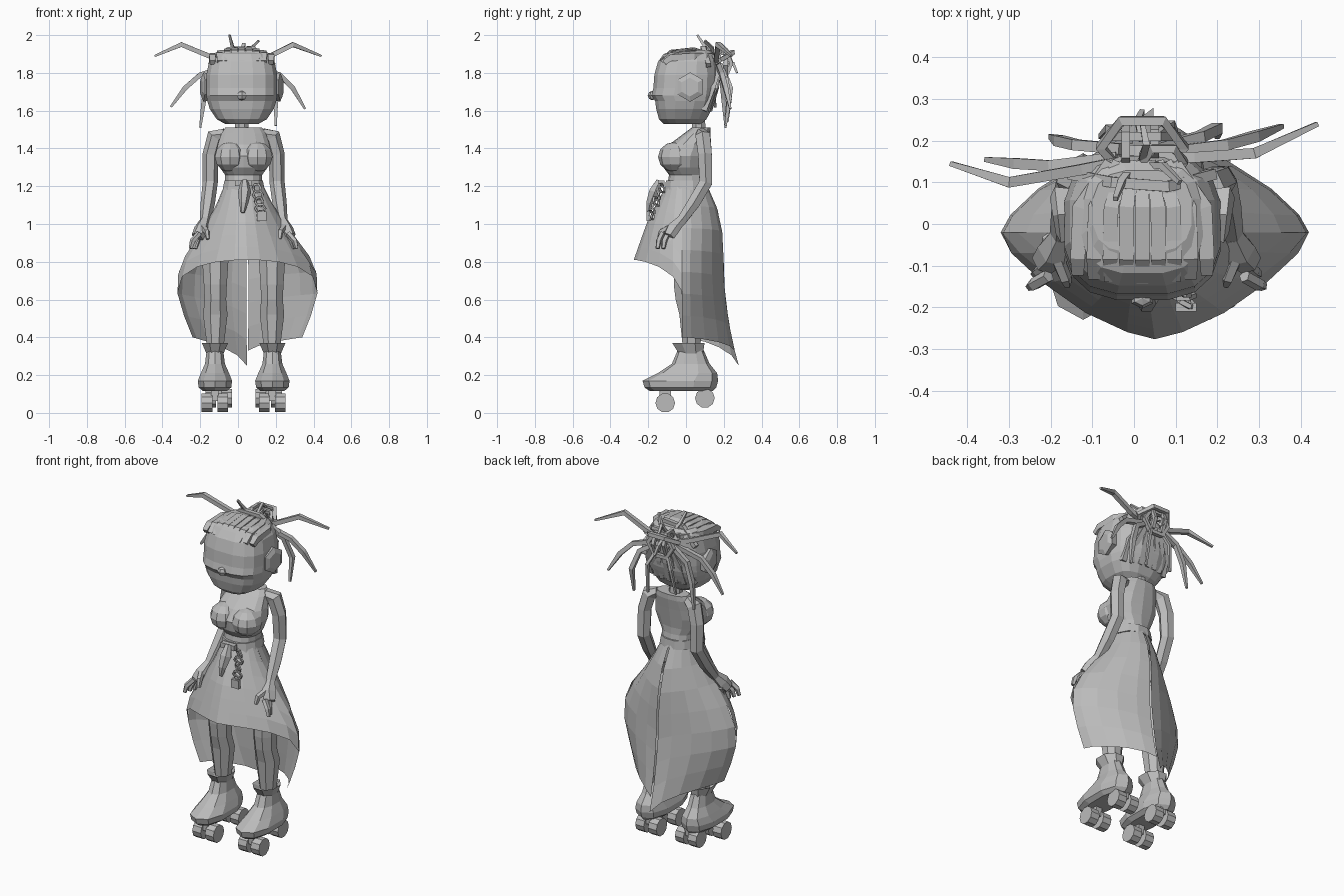
import bpy
import bmesh
from math import sin, cos, pi, copysign
from mathutils import Vector, Matrix

default_cube = bpy.data.objects.get("Cube")
if default_cube:
    bpy.data.objects.remove(default_cube, do_unlink=True)

grey = bpy.data.materials.new("plain grey")
grey.use_nodes = True
grey.diffuse_color = (0.5, 0.5, 0.5, 1)
grey.node_tree.nodes["Principled BSDF"].inputs["Base Color"].default_value = grey.diffuse_color

AXIS = 0.03          # body centre line
SIDES = (("right", -1), ("left", 1))


def finish(name, bm, recalc=True):
    if recalc:
        bmesh.ops.recalc_face_normals(bm, faces=bm.faces)
    mesh = bpy.data.meshes.new(name)
    bm.to_mesh(mesh)
    bm.free()
    mesh.materials.append(grey)
    obj = bpy.data.objects.new(name, mesh)
    bpy.context.scene.collection.objects.link(obj)
    return obj


def power(value, exponent):
    return copysign(abs(value) ** exponent, value)


def bridge(bm, rings, closed=False):
    """Join equal point rings with quads and cap the ends."""
    loops = [[bm.verts.new(point) for point in ring] for ring in rings]
    count = len(loops[0])
    pairs = list(zip(loops, loops[1:]))
    if closed:
        pairs.append((loops[-1], loops[0]))
    for low, high in pairs:
        for i in range(count):
            j = (i + 1) % count
            bm.faces.new((low[i], low[j], high[j], high[i]))
    if not closed:
        bm.faces.new(loops[0][::-1])
        bm.faces.new(loops[-1])


def loft(name, centre, sections, count=10, exponent=1.0):
    """Sections are (height, half width, front y, back y)."""
    rings = []
    for z, half, front, back in sections:
        ring = []
        for i in range(count):
            a = 2 * pi * (i + 0.5) / count
            ring.append((centre + half * power(cos(a), exponent),
                         (front + back) / 2 + (back - front) / 2 * power(sin(a), exponent), z))
        rings.append(ring)
    bm = bmesh.new()
    bridge(bm, rings)
    return finish(name, bm)


def tube(name, path, radii, count=4, closed=False):
    path = [Vector(p) for p in path]
    if not isinstance(radii, (list, tuple)):
        radii = [radii] * len(path)
    spread = [max(p[k] for p in path) - min(p[k] for p in path) for k in range(3)]
    reference = Vector([float(k == spread.index(min(spread))) for k in range(3)])
    last = len(path) - 1
    rings = []
    for i, (point, radius) in enumerate(zip(path, radii)):
        before = path[i - 1] if i or closed else point
        after = path[(i + 1) % len(path)] if i < last or closed else point
        along = (after - before).normalized()
        u = along.cross(reference).normalized()
        v = along.cross(u)
        angles = [2 * pi * (k + 0.5) / count for k in range(count)]
        rings.append([point + radius * (u * cos(a) + v * sin(a)) for a in angles])
    bm = bmesh.new()
    bridge(bm, rings, closed)
    return finish(name, bm)


def blob(name, centre, size, segments=8, rows=6):
    bm = bmesh.new()
    matrix = Matrix.Translation(centre) @ Matrix.Diagonal((*size, 1))
    bmesh.ops.create_uvsphere(bm, u_segments=segments, v_segments=rows, radius=1, matrix=matrix)
    return finish(name, bm)


def box(name, centre, size):
    bm = bmesh.new()
    matrix = Matrix.Translation(centre) @ Matrix.Diagonal((*size, 1))
    bmesh.ops.create_cube(bm, size=1, matrix=matrix)
    return finish(name, bm)


def ring_link(name, centre, wide, tall, radius, across, up, count=6):
    path = [Vector(centre) + Vector(across) * wide * cos(2 * pi * k / count)
            + Vector(up) * tall * sin(2 * pi * k / count) for k in range(count)]
    return tube(name, path, radius, closed=True)


# Skirt: a short front sheet and a long split back sheet
SKIRT = [(1.21, .1, -.1, .11), (1.1, .15, -.16, .16), (1, .21, -.21, .19), (.8, .35, -.28, .2),
         (.72, .37, -.28, .2), (.6, .37, -.28, .21), (.4, .29, -.28, .24), (.25, .2, -.28, .28)]


def skirt_point(angle, z, side):
    for top, low in zip(SKIRT, SKIRT[1:]):
        if z >= low[0] - 1e-6:
            break
    t = (top[0] - z) / (top[0] - low[0])
    _, wide, front, back = [a + (b - a) * t for a, b in zip(top, low)]
    flare = min(1, (SKIRT[0][0] - z) / 0.4)
    pointed = 1 + 0.4 * flare
    shift = -0.02
    reach = shift - front if cos(angle) > 0 else back - shift
    return (AXIS + 0.02 * flare + side * wide * abs(sin(angle)) ** pointed,
            shift - reach * power(cos(angle), pointed), z)


def sheet(name, side, start, end, hem, columns=5, rows=6):
    bm = bmesh.new()
    grid = []
    for c in range(columns + 1):
        s = c / columns
        angle = start + (end - start) * s
        top = SKIRT[0][0]
        grid.append([bm.verts.new(skirt_point(angle, top + (hem(s) - top) * r / rows, side))
                     for r in range(rows + 1)])
    for left, right in zip(grid, grid[1:]):
        for r in range(rows):
            quad = [left[r], left[r + 1], right[r + 1], right[r]]
            bm.faces.new(quad if side > 0 else quad[::-1])
    finish(name, bm, recalc=False)


for label, side in SIDES:
    tail = 0.33 if side > 0 else 0.25
    sheet(label + "_skirt_front", side, 0, pi / 2, lambda s: 0.81 - 0.17 * s ** 3)
    sheet(label + "_skirt_back", side, pi / 2, pi * 0.985, lambda s: 0.4 - (0.4 - tail) * s * s, rows=7)

# Torso, neck and belt
loft("torso", AXIS, [(1.1, .1, -.1, .11), (1.2, .1, -.1, .11), (1.26, .1, -.09, .1), (1.3, .13, -.12, .1),
                     (1.36, .152, -.13, .11), (1.42, .14, -.09, .12), (1.48, .12, -.01, .13),
                     (1.51, .1, .03, .13)], 14, .85)
loft("belt", AXIS, [(1.18, .115, -.115, .12), (1.23, .105, -.11, .115)], 12, .9)
loft("neck", .02, [(1.48, .04, .03, .11), (1.58, .035, .03, .1)], 8)

for label, side in SIDES:
    def at(x, y, z):
        return (AXIS + side * x, y, z)

    blob(label + "_bust", at(.072, -.06, 1.355), (.085, .088, .08), 10)

    # Arm, hand and fingers
    tube(label + "_arm", [at(.1, .08, 1.48), at(.15, .09, 1.465), at(.175, .1, 1.37), at(.177, .105, 1.22),
                          at(.19, .04, 1.11), at(.205, -.03, 1.01)], [.03, .045, .042, .04, .038, .028], 6)
    tube(label + "_palm", [at(.203, -.025, 1.02), at(.22, -.065, .97), at(.245, -.09, .93)],
         [.028, .044, .034], 6)
    for finger in range(4):
        y = -.135 + .03 * finger
        out = .27 - .012 * finger
        tube(label + "_finger", [at(.235, y + .01, .95), at(out, y - .01, .91), at(out + .01, y - .015, .87)],
             [.016, .016, .011], 5)
    tube(label + "_thumb", [at(.22, -.07, .99), at(.195, -.13, .96), at(.19, -.145, .92)],
         [.018, .016, .01], 5)

    # Leg and roller boot
    foot = AXIS + side * .152
    loft(label + "_leg", foot - side * .002, [(.92, .072, -.07, .07), (.82, .076, -.07, .08), (.68, .066, -.07, .07),
                                             (.6, .062, -.06, .07), (.52, .07, -.04, .09), (.34, .046, -.02, .08)], 8)
    loft(label + "_boot", foot, [(.115, .065, -.19, .14), (.135, .09, -.22, .16), (.17, .095, -.23, .17),
                                 (.21, .078, -.15, .165), (.26, .055, -.075, .125), (.33, .046, -.045, .095)], 10, .85)
    loft(label + "_cuff", foot, [(.31, .047, -.04, .095), (.37, .075, -.08, .105), (.345, .05, -.03, .09)], 8)
    for place, y, z, turn in (("front", -.11, .053, 0), ("rear", .1, .078, .02)):
        middle = foot - side * turn
        box(label + "_" + place + "_truck", (middle, y, z + .04), (.04, .06, .06))
        for offset in (-.042, .042):
            x = middle + offset
            tube(label + "_" + place + "_wheel", [(x - .028, y, z), (x + .028, y, z)], .052, 10)

    # Ear
    tube(label + "_ear", [(.02 + side * .17, .025, 1.725), (.02 + side * .203, .022, 1.725),
                          (.02 + side * .215, .02, 1.725)], [.07, .078, .05], 6)

# Head and nose
HEAD = .02
loft("head", HEAD, [(1.53, .09, -.12, .08), (1.555, .135, -.145, .11), (1.61, .172, -.16, .14),
                    (1.65, .185, -.165, .155), (1.68, .19, -.185, .165), (1.72, .19, -.175, .17),
                    (1.79, .19, -.17, .17), (1.86, .176, -.15, .165), (1.9, .15, -.12, .15),
                    (1.92, .12, -.07, .13)], 16, .7)
blob("nose", (HEAD, -.178, 1.68), (.03, .025, .025), 6, 4)

# Braided rows over the crown and up the nape
for i in range(9):
    u = i / 4 - 1
    drop = u * u
    tube("crown_braid", [(HEAD + .155 * u, -.135 + .02 * drop, 1.855), (HEAD + .155 * u, -.08, 1.905 - .025 * drop),
                         (HEAD + .15 * u, .04, 1.918 - .03 * drop), (HEAD + .08 * u, .15, 1.89)],
         [.02, .025, .025, .016])
for i in range(7):
    u = i / 3 - 1
    tube("nape_braid", [(HEAD + .14 * u, .125 - .03 * u * u, 1.6), (HEAD + .13 * u, .16 - .02 * u * u, 1.72),
                        (HEAD + .06 * u, .175, 1.83)], .02)
tube("hair_band", [(HEAD - .17, .12, 1.84), (HEAD - .07, .1, 1.925), (HEAD + .06, .09, 1.93),
                   (HEAD + .17, .12, 1.84)], .018)

# Coiled bun of locks
X, Y, Z = (1, 0, 0), (0, 1, 0), (0, 0, 1)
ring_link("bun_coil", (HEAD, .185, 1.87), .1, .09, .016, X, (0, .8, .5))
ring_link("bun_coil", (HEAD, .21, 1.84), .08, .075, .016, X, Z)
ring_link("bun_coil", (.07, .15, 1.89), .05, .05, .014, X, (0, .7, .6))
ring_link("bun_coil", (-.02, .19, 1.86), .05, .07, .014, Y, Z)
ring_link("bun_coil", (.05, .2, 1.85), .04, .06, .014, Y, Z)

# Loose locks
LOCKS = [
    [(.05, .16, 1.85), (.15, .16, 1.88), (.29, .17, 1.95), (.44, .24, 1.89)],
    [(-.03, .15, 1.85), (-.13, .13, 1.88), (-.3, .1, 1.95), (-.44, .145, 1.89)],
    [(.06, .17, 1.84), (.22, .19, 1.79), (.29, .21, 1.72), (.355, .235, 1.61)],
    [(-.04, .16, 1.84), (-.2, .14, 1.79), (-.28, .145, 1.72), (-.355, .155, 1.62)],
    [(.05, .18, 1.84), (.16, .21, 1.77), (.2, .23, 1.66), (.2, .21, 1.52)],
    [(-.03, .18, 1.84), (-.14, .19, 1.77), (-.18, .2, 1.66), (-.2, .21, 1.51)],
    [(.04, .2, 1.82), (.09, .24, 1.72), (.1, .22, 1.54)],
    [(-.01, .2, 1.82), (-.06, .23, 1.72), (-.08, .21, 1.57)],
    [(0, .14, 1.88), (-.03, .1, 1.94), (-.045, .06, 2)],
    [(.03, .14, 1.88), (.07, .14, 1.93), (.11, .1, 1.97)],
    [(.02, .16, 1.9), (.03, .19, 1.95), (.02, .24, 1.9)],
    [(.02, .2, 1.86), (.01, .25, 1.85), (.02, .27, 1.8)],
]
for lock in LOCKS:
    thick = .018 if len(lock) > 3 else .012
    tube("loose_lock", lock, [thick] * (len(lock) - 1) + [.008])

# Belt pouch and hanging chain
tube("belt_pouch", [(.035, -.14, 1.23), (.035, -.165, 1.17), (.03, -.19, 1.11), (.025, -.2, 1.06)],
     [.018, .035, .024, .01], 6)
box("belt_clasp", (.03, -.13, 1.215), (.09, .03, .03))
for i in range(5):
    ring_link("chain_link", (.1 + .006 * i, -.13 - .014 * i, 1.19 - .036 * i), .026, .024, .008,
              X if i % 2 else (.8, -.5, 0), (0, -.3, 1))
box("chain_charm", (.125, -.2, 1.04), (.05, .02, .05))
